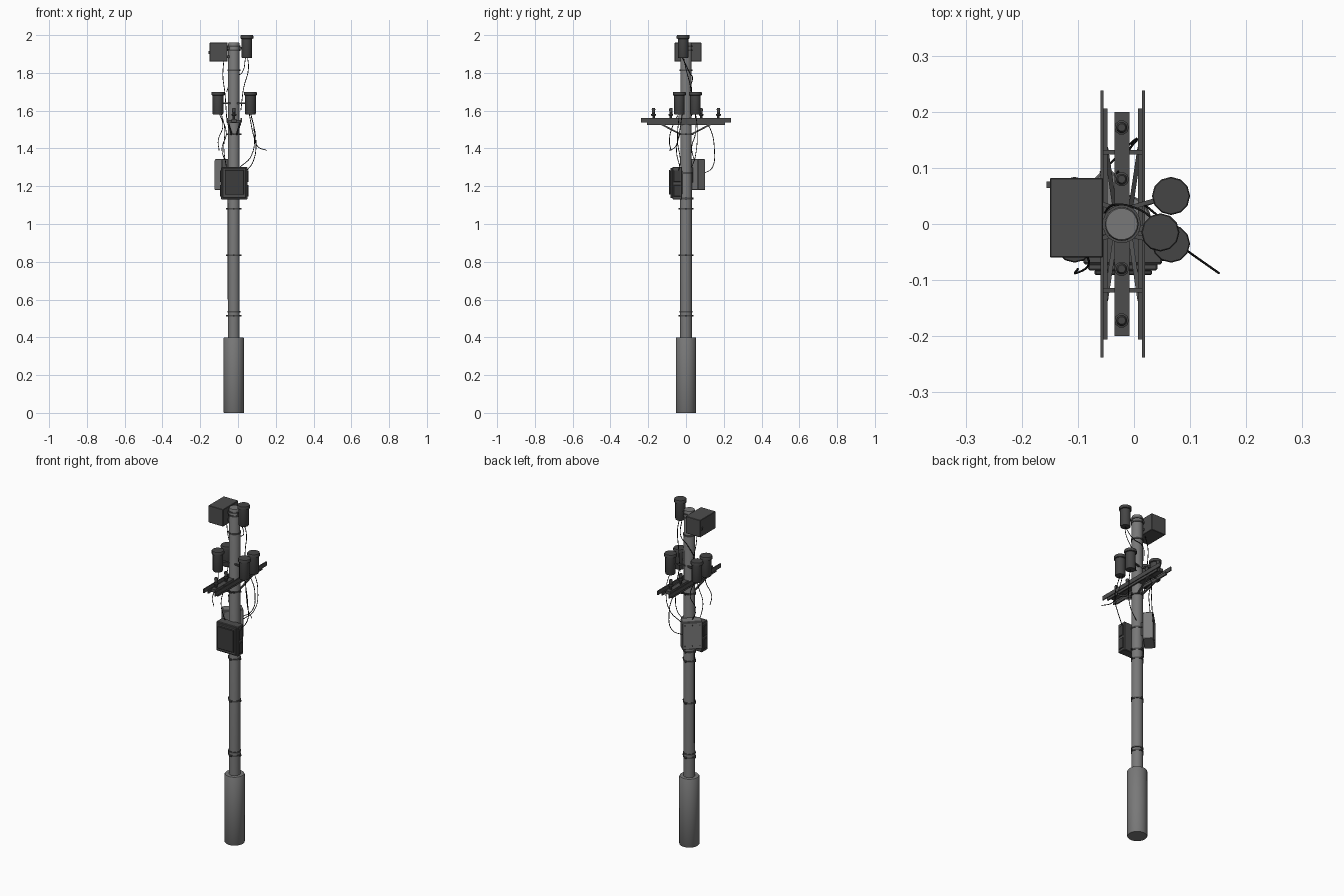
import bpy, bmesh, math
from mathutils import Vector, Matrix

cube = bpy.data.objects.get("Cube")
if cube:
    bpy.data.objects.remove(cube, do_unlink=True)

PX = -0.022  # pole axis


def material(name, v):
    m = bpy.data.materials.new(name)
    m.use_nodes = True
    m.diffuse_color = (v, v, v, 1)
    m.node_tree.nodes["Principled BSDF"].inputs["Base Color"].default_value = (v, v, v, 1)
    return m


POLE = material("pole grey", 0.19)
STEEL = material("dark steel", 0.075)
CAN = material("charcoal", 0.06)
PANEL = material("panel dark grey", 0.045)
LIGHT = material("light cabinet grey", 0.2)
BLACK = material("cable black", 0.008)


def finish(name, bm, mat, smooth=False):
    mesh = bpy.data.meshes.new(name)
    bmesh.ops.recalc_face_normals(bm, faces=bm.faces)
    bm.to_mesh(mesh)
    bm.free()
    mesh.materials.append(mat)
    ob = bpy.data.objects.new(name, mesh)
    bpy.context.collection.objects.link(ob)
    if smooth:
        bpy.ops.object.select_all(action='DESELECT')
        ob.select_set(True)
        bpy.context.view_layer.objects.active = ob
        bpy.ops.object.shade_smooth_by_angle(angle=math.radians(35))
    return ob


def box(name, lo, hi, mat, bevel=0, turn=None):
    """Box between two corners; turn is an optional matrix applied afterwards."""
    lo, hi = Vector(lo), Vector(hi)
    bm = bmesh.new()
    bmesh.ops.create_cube(bm, size=1)
    bmesh.ops.scale(bm, vec=hi - lo, verts=bm.verts)
    bmesh.ops.translate(bm, vec=(lo + hi) / 2, verts=bm.verts)
    if bevel:
        bmesh.ops.bevel(bm, geom=bm.edges[:], offset=bevel, segments=1, affect='EDGES')
    if turn:
        bm.transform(turn)
    return finish(name, bm, mat)


def lathe(name, x, y, profile, mat, sides=24):
    """Closed turned solid from (radius, z) points."""
    bm = bmesh.new()
    rings = []
    for r, z in profile:
        rings.append([bm.verts.new((x + r * math.cos(math.tau * i / sides),
                                    y + r * math.sin(math.tau * i / sides), z))
                      for i in range(sides)])
    for a, b in zip(rings, rings[1:]):
        for i in range(sides):
            j = (i + 1) % sides
            bm.faces.new((a[i], a[j], b[j], b[i]))
    bm.faces.new(rings[0][::-1])
    bm.faces.new(rings[-1])
    return finish(name, bm, mat, True)


def bar(name, a, b, mat, w=0.006):
    a, b = Vector(a), Vector(b)
    d = b - a
    turn = Matrix.Translation((a + b) / 2) @ d.to_track_quat('Z', 'Y').to_matrix().to_4x4()
    return box(name, (-w / 2, -w / 2, -d.length / 2), (w / 2, w / 2, d.length / 2), mat, turn=turn)


def cable(name, points):
    curve = bpy.data.curves.new(name, 'CURVE')
    curve.dimensions = '3D'
    curve.bevel_depth = 0.002
    curve.bevel_resolution = 1
    curve.resolution_u = 6
    s = curve.splines.new('BEZIER')
    s.bezier_points.add(len(points) - 1)
    for bp, co in zip(s.bezier_points, points):
        bp.co = co
        bp.handle_left_type = bp.handle_right_type = 'AUTO'
    curve.materials.append(BLACK)
    bpy.context.collection.objects.link(bpy.data.objects.new(name, curve))


# Pole and base sleeve
lathe("base_sleeve", PX, 0, [(0.052, 0), (0.054, 0.003), (0.054, 0.395), (0.051, 0.4)], POLE, 32)
lathe("pole", PX, 0, [(0.031, 0.39), (0.03, 1.955), (0.028, 1.96)], POLE)

# Clamp bands with bolt ears
for i, z in enumerate((0.515, 0.535, 0.835, 1.08, 1.135, 1.27, 1.475, 1.815, 1.92, 1.94)):
    lathe(f"clamp_band_{i}", PX, 0, [(0.034, z - 0.004), (0.034, z + 0.004)], STEEL)
    if i in (0, 2, 3, 4, 6):
        box(f"clamp_ear_x_{i}", (PX - 0.041, -0.004, z - 0.004), (PX + 0.041, 0.004, z + 0.004), STEEL)
        box(f"clamp_ear_y_{i}", (PX - 0.004, -0.041, z - 0.004), (PX + 0.004, 0.041, z + 0.004), STEEL)


# Transformer canisters with lids
def canister(name, x, y, z, h=0.12):
    lathe(name, x, y, [(0.026, z), (0.028, z + 0.004), (0.028, z + h - 0.02), (0.034, z + h - 0.018),
                       (0.034, z + h - 0.004), (0.032, z + h)], CAN, 12)


canister("top_canister", 0.047, -0.015, 1.88)
bar("top_canister_arm", (PX, 0, 1.93), (0.047, -0.015, 1.93), STEEL, 0.012)
for side, x in (("left", 0.066), ("right", -0.106)):
    for end, y in (("back", 0.05), ("front", -0.035)):
        canister(f"canister_{side}_{end}", x, y, 1.58)
        bar(f"canister_arm_{side}_{end}", (PX, y * 0.5, 1.64), (x, y, 1.64), STEEL, 0.008)

# Top equipment box
box("top_box", (-0.15, -0.06, 1.86), (-0.055, 0.082, 1.96), STEEL, 0.002)
box("top_box_knob", (-0.156, 0.064, 1.9), (-0.15, 0.076, 1.915), STEEL)
for z in (1.885, 1.93):
    box("top_box_mount", (-0.06, -0.02, z - 0.006), (PX, 0.02, z + 0.006), STEEL)

# Crossarm: paired angle rails, plank, spacers, struts and insulators
for side, s in (("left", 1), ("right", -1)):
    x = -0.02 + s * 0.037
    box(f"rail_{side}", (x - 0.003, -0.238, 1.538), (x + 0.003, 0.238, 1.562), STEEL)
    xi = x - s * 0.006
    box(f"rail_flange_{side}", (xi - 0.004, -0.206, 1.525), (xi + 0.004, 0.206, 1.542), STEEL)
    for end, e in (("back", 1), ("front", -1)):
        bar(f"strut_{side}_{end}", (-0.02 + s * 0.03, e * 0.135, 1.53),
            (-0.02 + s * 0.014, e * 0.028, 1.475), STEEL, 0.008)
box("crossarm_plank", (-0.035, -0.2, 1.538), (-0.008, 0.2, 1.556), STEEL)
for e, y in (("back", 0.128), ("front", -0.118)):
    box(f"rail_spacer_{e}", (-0.057, y - 0.004, 1.535), (0.017, y + 0.004, 1.55), STEEL)
for i, y in enumerate((-0.172, -0.08, 0.08, 0.172)):
    lathe(f"insulator_{i}", PX, y, [(0.007, 1.55), (0.007, 1.572), (0.013, 1.574), (0.013, 1.582),
                                    (0.008, 1.584), (0.01, 1.608), (0.007, 1.615)], CAN, 10)

# Main cabinet: body, stepped door, cooling ribs and side panels
box("cabinet_body", (-0.09, -0.072, 1.13), (0.05, -0.02, 1.302), STEEL, 0.003)
box("cabinet_door_frame", (-0.082, -0.083, 1.138), (0.042, -0.07, 1.297), STEEL, 0.003)
box("cabinet_door", (-0.07, -0.091, 1.155), (0.032, -0.082, 1.285), PANEL, 0.002)
box("cabinet_mount", (-0.045, -0.025, 1.16), (0.001, 0.0, 1.28), STEEL)
for x in (-0.09, 0.05):
    for z in (1.145, 1.222):
        box("cabinet_side_panel", (x - 0.005, -0.066, z), (x + 0.005, -0.028, z + 0.062), PANEL, 0.002)

# Light cabinet set at an angle behind the pole
turn = Matrix.Translation((PX, 0, 0)) @ Matrix.Rotation(math.radians(45), 4, 'Z')
box("angled_cabinet", (-0.055, 0.034, 1.18), (0.055, 0.092, 1.338), LIGHT, 0.003, turn)
box("angled_cabinet_cap", (-0.053, 0.036, 1.33), (0.053, 0.09, 1.343), LIGHT, 0.002, turn)
box("angled_cabinet_mount", (-0.02, 0.0, 1.22), (0.02, 0.036, 1.3), STEEL, 0, turn)
for u in (-0.04, 0, 0.04):
    for z in (1.2, 1.32):
        box("angled_cabinet_bolt", (u - 0.003, 0.091, z - 0.003), (u + 0.003, 0.094, z + 0.003), PANEL, 0, turn)

# Loose cables
cable("cable_top_box", [(-0.075, 0.0, 1.87), (-0.08, 0.02, 1.78), (-0.07, 0.03, 1.7), (-0.06, 0.02, 1.56)])
cable("cable_top_canister", [(0.05, -0.015, 1.89), (0.055, 0.0, 1.82), (0.03, 0.025, 1.72), (0.015, 0.035, 1.6)])
cable("cable_top_cross", [(0.04, -0.02, 1.88), (0.02, 0.02, 1.8), (-0.03, 0.035, 1.77), (-0.06, 0.01, 1.7)])
cable("cable_left_front", [(0.066, -0.035, 1.59), (0.095, -0.045, 1.44), (0.08, -0.03, 1.33), (0.045, -0.04, 1.28)])
cable("cable_left_back", [(0.066, 0.05, 1.59), (0.085, 0.06, 1.5), (0.07, 0.05, 1.36), (0.01, 0.03, 1.3)])
cable("cable_loose_end", [(0.06, -0.02, 1.58), (0.085, -0.04, 1.46), (0.105, -0.055, 1.41), (0.152, -0.088, 1.39)])
cable("cable_back_loop", [(-0.03, 0.09, 1.56), (-0.01, 0.13, 1.5), (0.005, 0.15, 1.4),
                          (-0.01, 0.14, 1.3), (-0.05, 0.1, 1.27)])
cable("cable_right_front", [(-0.1, -0.035, 1.59), (-0.08, -0.07, 1.52), (-0.105, -0.088, 1.44), (-0.1, -0.08, 1.39)])
cable("cable_right_back", [(-0.09, 0.04, 1.59), (-0.07, -0.02, 1.5), (-0.075, -0.05, 1.4), (-0.06, -0.03, 1.29)])
cable("cable_right_inner", [(-0.1, 0.05, 1.59), (-0.062, 0.05, 1.48), (-0.085, 0.03, 1.4), (-0.07, 0.045, 1.335)])
cable("cable_pole_side", [(-0.054, 0.0, 0.6), (-0.054, 0.0, 0.7), (-0.053, 0.0, 1.13)])
